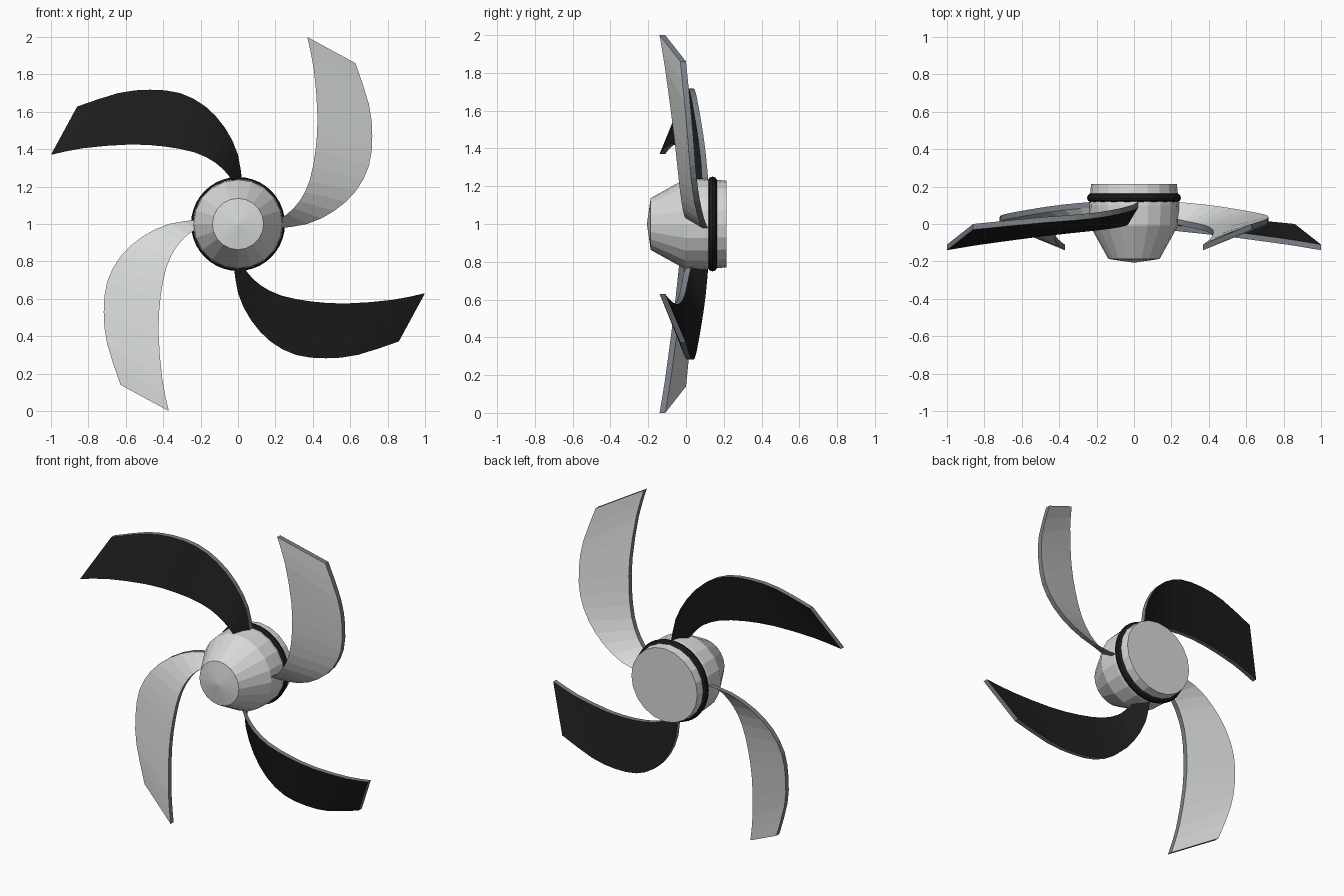
import bpy, bmesh, math
from mathutils import Vector, Matrix

if "Cube" in bpy.data.objects:
    bpy.data.objects.remove(bpy.data.objects["Cube"])


def material(name, rgb):
    m = bpy.data.materials.new(name)
    m.diffuse_color = (*rgb, 1)
    m.use_nodes = True
    m.node_tree.nodes["Principled BSDF"].inputs["Base Color"].default_value = m.diffuse_color
    return m


LIGHT = material("light_grey", (0.68, 0.70, 0.68))
BLACK = material("black", (0.012, 0.012, 0.012))
RIM = material("steel_rim", (0.20, 0.22, 0.25))
CENTRE = Vector((0, 0, 1))


def finish(bm, name, mats):
    bmesh.ops.recalc_face_normals(bm, faces=bm.faces[:])
    me = bpy.data.meshes.new(name)
    bm.to_mesh(me)
    bm.free()
    for m in mats:
        me.materials.append(m)
    ob = bpy.data.objects.new(name, me)
    bpy.context.collection.objects.link(ob)
    return ob


def lathe(name, profile, mat, sides, closed=False):
    """Revolve (y, radius) points around the y axis through the centre."""
    bm = bmesh.new()
    rings = []
    for y, r in profile:
        rings.append([bm.verts.new(CENTRE + Vector((r * math.sin(a), y, r * math.cos(a))))
                      for a in (2 * math.pi * i / sides for i in range(sides))])
    pairs = list(zip(rings, rings[1:]))
    if closed:
        pairs.append((rings[-1], rings[0]))
    else:
        bm.faces.new(rings[-1])
    for a, b in pairs:
        for i in range(sides):
            j = (i + 1) % sides
            bm.faces.new((a[i], a[j], b[j], b[i]))
    bmesh.ops.remove_doubles(bm, verts=bm.verts[:], dist=1e-5)
    return finish(bm, name, [mat])


def spline(pts, steps=2):
    """Catmull-Rom refinement of an edge curve."""
    p = [Vector(q) for q in pts]
    p = [2 * p[0] - p[1]] + p + [2 * p[-1] - p[-2]]
    out = []
    for a, b, c, d in zip(p, p[1:], p[2:], p[3:]):
        for s in range(steps):
            t = s / steps
            out.append(0.5 * (2 * b + (c - a) * t + (2 * a - 5 * b + 4 * c - d) * t * t
                              + (3 * b - a - 3 * c + d) * t ** 3))
    return out + [p[-2]]


# Front-surface edges of one blade, relative to the hub centre
OUTER = [(0.20, 0.09, -0.025), (0.37, 0.075, 0.0), (0.515, 0.055, 0.07),
         (0.63, 0.035, 0.176), (0.70, 0.02, 0.31), (0.718, 0.008, 0.47),
         (0.70, -0.008, 0.64), (0.628, -0.03, 0.86)]
INNER = [(0.20, 0.005, 0.015), (0.265, -0.012, 0.055), (0.329, -0.025, 0.123),
         (0.382, -0.038, 0.23), (0.414, -0.055, 0.39), (0.425, -0.078, 0.58),
         (0.405, -0.112, 0.83), (0.37, -0.14, 1.0)]
THICK = Vector((0, 0.03, 0))


def blade(name, angle, mat):
    rot = Matrix.Rotation(angle, 3, 'Y')
    bm = bmesh.new()
    rows = []
    for o, i in zip(spline(OUTER), spline(INNER)):
        rows.append([bm.verts.new(CENTRE + rot @ q) for q in (o, i, i + THICK, o + THICK)])
    for a, b in zip(rows, rows[1:]):
        for k in range(4):
            f = bm.faces.new((a[k], a[(k + 1) % 4], b[(k + 1) % 4], b[k]))
            f.material_index = k % 2          # narrow sides get the rim colour
    for end in (rows[0], rows[-1]):
        bm.faces.new(end).material_index = 1
    return finish(bm, name, [mat, RIM])


# Hub with shallow pointed nose, and the seal ring round its back
lathe("hub", [(-0.207, 0), (-0.187, 0.137), (-0.007, 0.237), (0.10, 0.241), (0.215, 0.229)],
      LIGHT, 20)
lathe("seal_ring", [(0.14 + 0.025 * math.cos(a), 0.226 + 0.025 * math.sin(a))
                    for a in (math.pi * (k + 0.5) / 5 for k in range(10))],
      BLACK, 40, closed=True)

# Four blades in alternating colours
for k in range(4):
    blade(f"blade_{k + 1}", k * math.pi / 2, BLACK if k % 2 else LIGHT)
